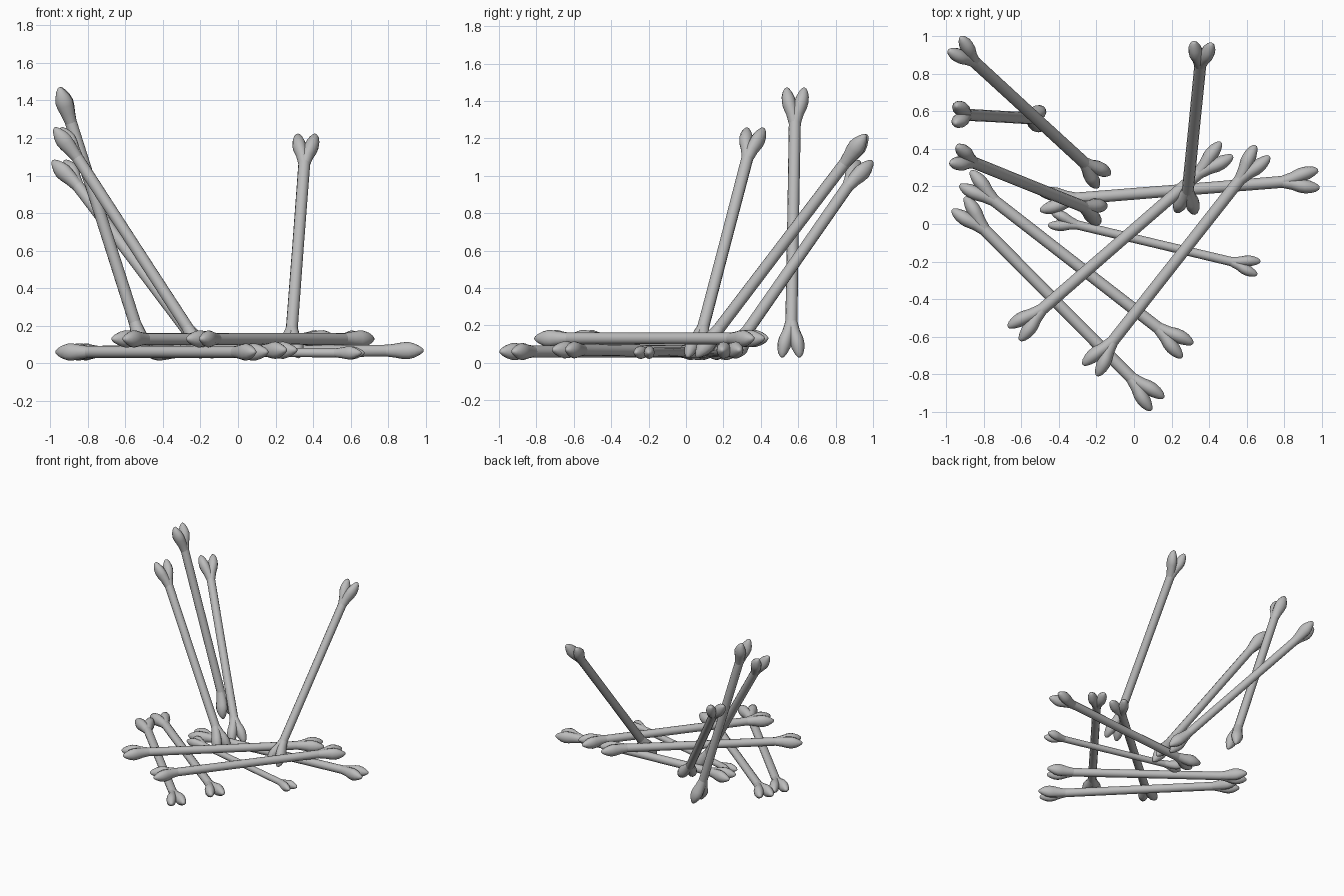
import bpy, bmesh, math
from mathutils import Matrix, Vector

cube = bpy.data.objects.get("Cube")
if cube:
    bpy.data.objects.remove(cube, do_unlink=True)

LENGTH = 1.5
SIDES = 12

mat = bpy.data.materials.new("bone_grey")
mat.use_nodes = True
GREY = (0.5, 0.5, 0.5, 1)
mat.diffuse_color = GREY
mat.node_tree.nodes["Principled BSDF"].inputs["Base Color"].default_value = GREY


def loft(bm, sections):
    """Closed tube through elliptical sections: (z, x offset, half width, half depth)."""
    rings = []
    for z, x, w, d in sections:
        angles = [2 * math.pi * i / SIDES for i in range(SIDES)]
        rings.append([bm.verts.new((x + w * math.cos(a), d * math.sin(a), z)) for a in angles])
    for low, high in zip(rings, rings[1:]):
        for i in range(SIDES):
            j = (i + 1) % SIDES
            bm.faces.new((low[i], low[j], high[j], high[i]))
    bm.faces.new(rings[0])
    bm.faces.new(rings[-1])


# Knuckle lobe: distance from the bone end, sideways offset, half width, half depth
LOBE = [
    (0.21, 0.0, 0.029, 0.029),
    (0.15, 0.012, 0.034, 0.037),
    (0.11, 0.026, 0.038, 0.044),
    (0.08, 0.033, 0.038, 0.046),
    (0.05, 0.038, 0.034, 0.038),
    (0.022, 0.043, 0.024, 0.024),
    (0.005, 0.045, 0.013, 0.012),
    (0.0, 0.045, 0.006, 0.005),
]


def bone_mesh():
    bm = bmesh.new()
    half = LENGTH / 2
    # Shaft
    loft(bm, [(-half + 0.12, 0, 0.032, 0.032), (0, 0, 0.031, 0.031),
              (half - 0.12, 0, 0.032, 0.032)])
    # Two lobes at each end
    for end in (-1, 1):
        for side in (-1, 1):
            loft(bm, [(end * (half - t), side * x, w, d) for t, x, w, d in LOBE])
    bmesh.ops.recalc_face_normals(bm, faces=bm.faces)
    mesh = bpy.data.meshes.new("bone")
    bm.to_mesh(mesh)
    bm.free()
    mesh.materials.append(mat)
    return mesh


def place_bone(name, mesh, start, end):
    """Stretch a bone between two end points, keeping its broad side level."""
    a, b = Vector(start), Vector(end)
    along = (b - a).normalized()
    across = Vector((-along.y, along.x, 0)).normalized()
    deep = along.cross(across)
    turn = Matrix((across, deep, along)).transposed().to_4x4()
    size = (b - a).length / LENGTH
    obj = bpy.data.objects.new(name, mesh)
    obj.matrix_world = Matrix.Translation((a + b) / 2) @ turn @ Matrix.Scale(size, 4)
    bpy.context.collection.objects.link(obj)
    return obj


BONES = {
    # Bones lying on the ground
    "ground_bone_front": ((-0.935, 0.11, 0.06), (0.125, -0.96, 0.06)),
    "ground_bone_left": ((-0.9, 0.245, 0.06), (0.285, -0.675, 0.07)),
    "ground_bone_back": ((-0.505, 0.12, 0.06), (0.985, 0.24, 0.068)),
    "ground_bone_small": ((-0.45, 0.03, 0.06), (0.665, -0.235, 0.055)),
    # Bones resting across them
    "crossing_bone_back": ((0.495, 0.4, 0.13), (-0.64, -0.585, 0.13)),
    "crossing_bone_front": ((0.685, 0.39, 0.13), (-0.235, -0.78, 0.13)),
    # Leaning bones
    "leaning_bone_back": ((-0.16, 0.23, 0.03), (-0.955, 0.96, 1.08)),
    "leaning_bone_middle": ((-0.49, 0.56, 0.03), (-0.95, 0.585, 1.47)),
    "leaning_bone_front": ((-0.165, 0.05, 0.03), (-0.96, 0.37, 1.255)),
    "leaning_bone_single": ((0.275, 0.06, 0.03), (0.365, 0.965, 1.22)),
}

shared = bone_mesh()
objects = [place_bone(name, shared, *ends) for name, ends in BONES.items()]

bpy.ops.object.select_all(action="DESELECT")
objects[0].select_set(True)
bpy.context.view_layer.objects.active = objects[0]
bpy.ops.object.shade_smooth_by_angle(angle=math.radians(50))
